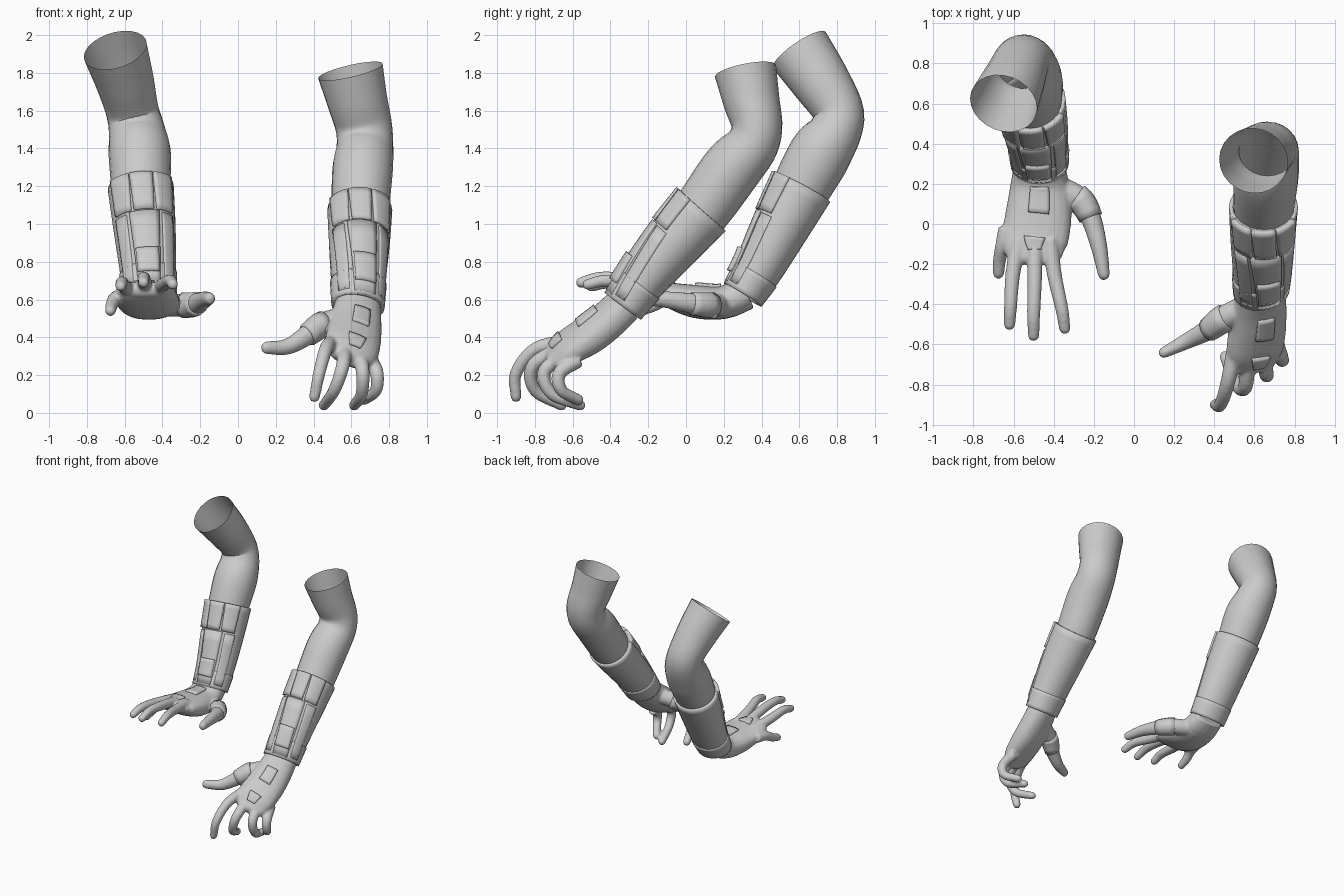
import bpy, bmesh, math
from mathutils import Vector

cube = bpy.data.objects.get("Cube")
if cube:
    bpy.data.objects.remove(cube, do_unlink=True)

grey = bpy.data.materials.new("plain_grey")
grey.use_nodes = True
tone = (0.6, 0.6, 0.6, 1)
grey.diffuse_color = tone
grey.node_tree.nodes["Principled BSDF"].inputs["Base Color"].default_value = tone


def spline(st, t):
    """Catmull-Rom value of the station list at t in 0..1."""
    n = len(st) - 1
    i = min(int(t * n), n - 1)
    f = t * n - i
    p1, p2 = st[i], st[i + 1]
    p0 = st[i - 1] if i else [2 * a - b for a, b in zip(p1, p2)]
    p3 = st[i + 2] if i + 2 <= n else [2 * b - a for a, b in zip(p1, p2)]
    return [b + f / 2 * (c - a + f * (2 * a - 5 * b + 4 * c - d + f * (3 * (b - c) + d - a)))
            for a, b, c, d in zip(p0, p1, p2, p3)]


def frame(st, t, side=(1, 0, 0)):
    """Centre, tangent, side, dorsal and radii; station = x, y, z, half width, half depth, roll."""
    v = spline(st, t)
    e = 0.01
    tan = (Vector(spline(st, min(t + e, 1))[:3]) - Vector(spline(st, max(t - e, 0))[:3])).normalized()
    s = Vector(side)
    s = (s - tan * s.dot(tan)).normalized()
    d = tan.cross(s)
    c, k = math.cos(v[5]), math.sin(v[5])
    return Vector(v[:3]), tan, s * c - d * k, d * c + s * k, v[3], v[4]


def point(fr, a, off=0, power=1.0, scale=1, push=0):
    c, tan, s, d, w, h = fr
    sa, ca = math.sin(a), math.cos(a)
    u = math.copysign(abs(sa) ** power, sa) * (w + off) * scale
    v = math.copysign(abs(ca) ** power, ca) * (h + off) * scale
    return c + s * u + d * v + tan * push


def finish(name, bm, angle=40):
    me = bpy.data.meshes.new(name)
    bm.to_mesh(me)
    bm.free()
    ob = bpy.data.objects.new(name, me)
    bpy.context.collection.objects.link(ob)
    me.materials.append(grey)
    bpy.ops.object.select_all(action='DESELECT')
    ob.select_set(True)
    bpy.context.view_layer.objects.active = ob
    bpy.ops.object.shade_smooth_by_angle(angle=math.radians(angle))
    return ob


def add_tube(bm, st, t0=0, t1=1, steps=16, sides=20, off=0, power=1.0, closed=False, side=(1, 0, 0)):
    rings = [(frame(st, t0 + (t1 - t0) * i / steps, side), 1, 0) for i in range(steps + 1)]
    if closed:  # rounded tip
        fr = rings[-1][0]
        r = min(fr[4], fr[5])
        rings += [(fr, math.cos(b), r * math.sin(b)) for b in (0.5, 0.9, 1.25)]
    loops = [[bm.verts.new(point(fr, 2 * math.pi * k / sides, off, power, sc, push))
              for k in range(sides)] for fr, sc, push in rings]
    for a, b in zip(loops, loops[1:]):
        for k in range(sides):
            j = (k + 1) % sides
            bm.faces.new((a[k], a[j], b[j], b[k]))
    if closed:
        bm.faces.new(loops[0])
        bm.faces.new(loops[-1])
    bmesh.ops.recalc_face_normals(bm, faces=bm.faces[:])


def tube(name, st, thick=0, **kw):
    bm = bmesh.new()
    add_tube(bm, st, **kw)
    ob = finish(name, bm)
    if thick:
        m = ob.modifiers.new("wall", 'SOLIDIFY')
        m.thickness, m.offset = thick, -1


def plate(name, st, t0, t1, a0, a1, h, taper=1.0):
    """Raised panel that follows the surface of a tube."""
    bm = bmesh.new()
    n = 6
    mid, half = (a0 + a1) / 2, (a1 - a0) / 2
    grid = []
    for i in range(n + 1):
        fr = frame(st, t0 + (t1 - t0) * i / n)
        k = half * (1 + (taper - 1) * i / n)
        grid.append([bm.verts.new(point(fr, mid + k * (2 * j / n - 1), h)) for j in range(n + 1)])
    faces = [bm.faces.new((grid[i][j], grid[i + 1][j], grid[i + 1][j + 1], grid[i][j + 1]))
             for i in range(n) for j in range(n)]
    bm.normal_update()
    if faces[0].normal.dot(faces[0].calc_center_median() - frame(st, t0)[0]) < 0:
        bmesh.ops.reverse_faces(bm, faces=faces)
    ob = finish(name, bm, 30)
    m = ob.modifiers.new("body", 'SOLIDIFY')
    m.thickness, m.offset = h + 0.012, -1


def digit(pts, r0, r1):
    n = len(pts) - 1
    radii = [r0 + (r1 - r0) * i / n for i in range(n + 1)]
    return [(*p, r, r, 0) for p, r in zip(pts, radii)]


def build_arm(side, arm, glove, palm, fingers, thumb):
    # bare arm, open at the top
    tube(side + "_arm", arm, steps=28, sides=24)
    # forearm guard and its wrist band
    tube(side + "_forearm_guard", glove, thick=0.02, steps=14, sides=24)
    tube(side + "_wrist_band", glove, thick=0.012, t0=0.74, t1=1, steps=6, sides=24, off=0.006)
    # hand: palm, fingers and thumb fused into one skin
    bm = bmesh.new()
    add_tube(bm, palm, closed=True, power=0.88)
    for f in fingers:
        add_tube(bm, digit(f, 0.041, 0.029), sides=14, closed=True, side=(1, 0.2, 0.1))
    add_tube(bm, thumb, sides=16, closed=True, side=(0, 0, 1))
    hand = finish(side + "_hand", bm, 180)
    m = hand.modifiers.new("fuse", 'REMESH')
    m.mode, m.voxel_size, m.use_smooth_shade = 'VOXEL', 0.009, True
    m = hand.modifiers.new("soften", 'SMOOTH')
    m.factor, m.iterations = 0.5, 5
    # cuff round the thumb base
    tube(side + "_thumb_cuff", thumb, thick=0.014, t0=0.2, t1=0.5, steps=4, sides=10,
         off=0.008, side=(0, 0, 1))
    # raised panels on the guard
    for word, a in (("outer", -0.72), ("middle", 0), ("inner", 0.72)):
        plate(f"{side}_upper_panel_{word}", glove, 0, 0.29, a - 0.34, a + 0.34, 0.014, 0.9)
    plate(side + "_centre_strip", glove, 0.3, 0.97, -0.48, 0.48, 0.008, 0.85)
    plate(side + "_wrist_panel", glove, 0.6, 0.86, -0.36, 0.36, 0.024)
    for word, s in (("outer", -1), ("inner", 1)):
        plate(f"{side}_side_strip_{word}", glove, 0.31, 0.95, s * 0.85 - 0.25, s * 0.85 + 0.25, 0.006)
    # raised panels on the back of the hand
    plate(side + "_hand_panel", palm, 0.24, 0.52, -0.3, 0.3, 0.014)
    plate(side + "_knuckle_panel", palm, 0.74, 0.96, -0.3, 0.3, 0.016, 0.7)


build_arm(
    "right",
    [(-.65, .60, 1.92, .172, .17, 0), (-.60, .71, 1.76, .155, .155, 0), (-.56, .805, 1.6, .14, .135, 0),
     (-.535, .79, 1.49, .15, .14, 0), (-.52, .71, 1.37, .165, .165, 0), (-.515, .61, 1.19, .155, .155, 0),
     (-.51, .56, 1.08, .14, .14, 0)],
    [(-.515, .615, 1.195, .175, .168, 0), (-.495, .50, .98, .165, .15, 0),
     (-.478, .39, .77, .15, .128, 0), (-.47, .30, .625, .14, .112, 0)],
    [(-.47, .32, .64, .125, .095, 0), (-.47, .20, .585, .145, .088, 0), (-.475, .05, .59, .165, .088, 0),
     (-.495, -.09, .625, .165, .066, 0), (-.495, -.16, .65, .14, .045, 0)],
    [[(-.42, -.08, .655), (-.395, -.26, .68), (-.36, -.42, .70), (-.345, -.52, .68)],
     [(-.495, -.08, .66), (-.495, -.28, .70), (-.50, -.45, .715), (-.50, -.555, .69)],
     [(-.575, -.08, .645), (-.605, -.26, .675), (-.615, -.41, .69), (-.62, -.50, .67)],
     [(-.635, -.02, .61), (-.655, -.11, .60), (-.67, -.18, .565), (-.675, -.245, .54)]],
    [(-.37, .18, .57, .06, .06, 0), (-.27, .12, .57, .062, .062, 0), (-.215, .03, .58, .055, .052, 0),
     (-.175, -.11, .60, .044, .042, 0), (-.15, -.25, .605, .034, .03, 0)])

build_arm(
    "left",
    [(.595, .315, 1.81, .175, .165, 0), (.63, .345, 1.66, .16, .15, 0), (.665, .375, 1.52, .15, .135, 0),
     (.672, .345, 1.41, .15, .14, 0), (.66, .24, 1.29, .16, .158, 0), (.647, .09, 1.08, .152, .152, 0),
     (.645, .01, .99, .14, .14, 0)],
    [(.645, .085, 1.075, .172, .168, 0), (.642, -.07, .90, .162, .155, .1),
     (.638, -.22, .72, .148, .132, .25), (.635, -.335, .565, .138, .112, .35)],
    [(.635, -.32, .58, .122, .095, .35), (.625, -.42, .485, .138, .095, .35), (.615, -.52, .41, .148, .092, .38),
     (.602, -.63, .345, .15, .075, .4), (.595, -.69, .30, .13, .055, .4)],
    [[(.50, -.63, .38), (.465, -.80, .335), (.43, -.90, .21), (.405, -.90, .085)],
     [(.565, -.65, .35), (.555, -.81, .25), (.51, -.80, .12), (.455, -.66, .04)],
     [(.64, -.62, .32), (.66, -.75, .22), (.655, -.71, .10), (.615, -.56, .04)],
     [(.70, -.57, .28), (.735, -.67, .21), (.73, -.66, .12), (.67, -.57, .07)]],
    [(.54, -.42, .50, .06, .06, 0), (.44, -.475, .465, .062, .062, 0), (.365, -.53, .41, .054, .052, 0),
     (.26, -.585, .35, .043, .04, 0), (.15, -.64, .345, .034, .028, 0)])
